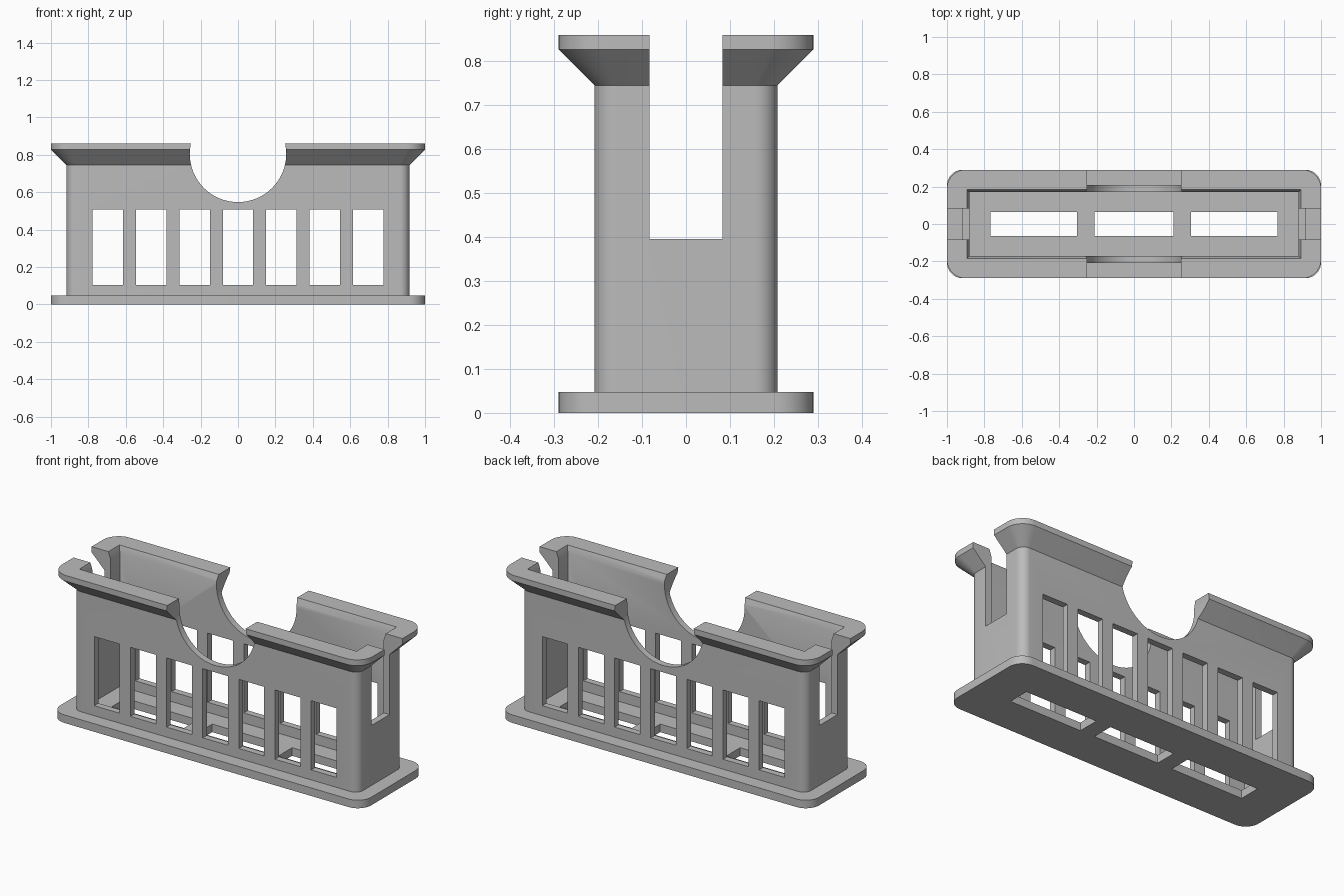
import bpy, bmesh, math

if "Cube" in bpy.data.objects:
    bpy.data.objects.remove(bpy.data.objects["Cube"])

grey = bpy.data.materials.new("plain grey")
grey.diffuse_color = (0.5, 0.5, 0.5, 1)
grey.use_nodes = True
grey.node_tree.nodes["Principled BSDF"].inputs["Base Color"].default_value = grey.diffuse_color


def ring(hx, hy, r, seg=10):
    """Rounded rectangle outline; r = 0 gives sharp corners."""
    if r == 0:
        return [(hx, hy), (-hx, hy), (-hx, -hy), (hx, -hy)]
    pts = []
    for k, (sx, sy) in enumerate([(1, 1), (-1, 1), (-1, -1), (1, -1)]):
        for i in range(seg + 1):
            a = math.pi / 2 * (k + i / seg)
            pts.append((sx * (hx - r) + r * math.cos(a), sy * (hy - r) + r * math.sin(a)))
    return pts


def loft(name, levels):
    """Closed solid through (z, half x, half y, corner radius) levels."""
    bm = bmesh.new()
    rows = [[bm.verts.new((x, y, z)) for x, y in ring(hx, hy, r)] for z, hx, hy, r in levels]
    n = len(rows[0])
    for a, b in zip(rows, rows[1:]):
        for i in range(n):
            j = (i + 1) % n
            bm.faces.new((a[i], a[j], b[j], b[i]))
    bm.faces.new(rows[0][::-1])
    bm.faces.new(rows[-1])
    mesh = bpy.data.meshes.new(name)
    bm.to_mesh(mesh)
    bm.free()
    obj = bpy.data.objects.new(name, mesh)
    bpy.context.collection.objects.link(obj)
    obj.data.materials.append(grey)
    return obj


def box(name, x, hx, hy, z0, z1):
    obj = loft(name, [(z0, hx, hy, 0), (z1, hx, hy, 0)])
    obj.location.x = x
    return obj


# Holder shell: base flange, body and flared rim
holder = loft("holder", [
    (0, 1.0, 0.29, 0.085), (0.047, 1.0, 0.29, 0.085),
    (0.047, 0.917, 0.208, 0.05), (0.745, 0.917, 0.208, 0.05),
    (0.827, 1.0, 0.29, 0.1), (0.86, 1.0, 0.29, 0.1)])

# Inner cavity with a bevelled mouth
cutters = [loft("cavity_cutter", [
    (0.047, 0.879, 0.17, 0), (0.822, 0.879, 0.17, 0),
    (0.86, 0.892, 0.184, 0), (0.95, 0.892, 0.184, 0)])]

# Slots in both ends
cutters.append(box("end_slot_cutter", 0, 1.2, 0.083, 0.396, 1.0))

# Seven windows through both long sides
for i in range(-3, 4):
    cutters.append(box("window_cutter", i * 0.2325, 0.0815, 0.5, 0.105, 0.507))

# Three openings in the floor
for x, hx in [(-0.536, 0.232), (0, 0.21), (0.536, 0.232)]:
    cutters.append(box("floor_cutter", x, hx, 0.063, -0.1, 0.2))

# Round scoop across the middle
bpy.ops.mesh.primitive_cylinder_add(vertices=64, radius=0.258, depth=1,
                                    location=(0, 0, 0.805), rotation=(math.pi / 2, 0, 0))
scoop = bpy.context.object
scoop.name = "scoop_cutter"
scoop.data.materials.append(grey)
cutters.append(scoop)

for c in cutters:
    mod = holder.modifiers.new(c.name, 'BOOLEAN')
    mod.operation = 'DIFFERENCE'
    mod.solver = 'EXACT'
    mod.object = c
bpy.context.view_layer.objects.active = holder
for mod in list(holder.modifiers):
    bpy.ops.object.modifier_apply(modifier=mod.name)
for c in cutters:
    bpy.data.objects.remove(c)

# Smooth rounded corners, crisp edges elsewhere
bpy.ops.object.select_all(action='DESELECT')
holder.select_set(True)
bpy.context.view_layer.objects.active = holder
bpy.ops.object.shade_smooth_by_angle(angle=math.radians(30))
